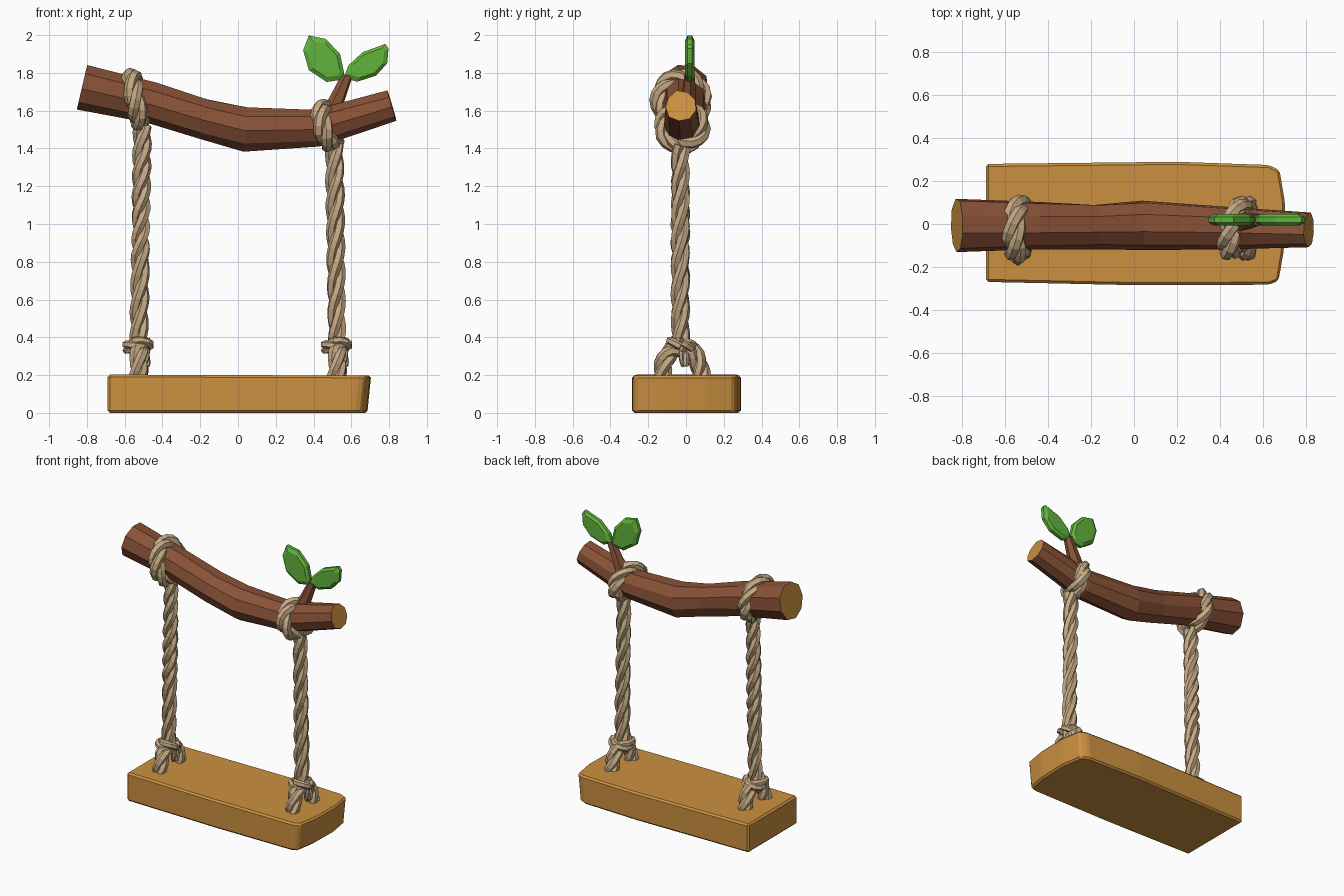
import bpy, bmesh, math, random
from mathutils import Vector

if "Cube" in bpy.data.objects:
    bpy.data.objects.remove(bpy.data.objects["Cube"])
random.seed(4)


def material(name, rgb):
    m = bpy.data.materials.new(name)
    m.diffuse_color = (*rgb, 1)
    m.use_nodes = True
    m.node_tree.nodes["Principled BSDF"].inputs["Base Color"].default_value = m.diffuse_color
    return m


BARK = material("brown bark", (0.25, 0.083, 0.038))
WOOD = material("golden wood", (0.60, 0.28, 0.052))
ROPE = material("tan rope", (0.56, 0.40, 0.23))
LEAF = material("leaf green", (0.12, 0.46, 0.045))


def finish(name, bm, *mats):
    bmesh.ops.recalc_face_normals(bm, faces=bm.faces[:])
    me = bpy.data.meshes.new(name)
    bm.to_mesh(me)
    bm.free()
    for m in mats:
        me.materials.append(m)
    ob = bpy.data.objects.new(name, me)
    bpy.context.collection.objects.link(ob)
    return ob


def frames(pts):
    """Parallel-transported (point, side, up) along a path."""
    out, side = [], None
    for i, p in enumerate(pts):
        t = (pts[min(i + 1, len(pts) - 1)] - pts[max(i - 1, 0)]).normalized()
        if side is None:
            side = t.orthogonal()
        side = (side - t * side.dot(t)).normalized()
        out.append((p, side, t.cross(side)))
    return out


def tube(bm, pts, radii, sides, jitter=0.0, cap_mat=0):
    rings = []
    for (p, u, v), r in zip(frames(pts), radii):
        ring = []
        for k in range(sides):
            a = math.tau * (k + 0.5) / sides
            rr = r * (1 + random.uniform(-jitter, jitter))
            ring.append(bm.verts.new(p + (u * math.cos(a) + v * math.sin(a)) * rr))
        rings.append(ring)
    for a, b in zip(rings, rings[1:]):
        for k in range(sides):
            j = (k + 1) % sides
            bm.faces.new((a[k], a[j], b[j], b[k]))
    for ring in (rings[0], rings[-1]):
        bm.faces.new(ring).material_index = cap_mat


def spline(ctrl, step):
    """Catmull-Rom through control points, evenly resampled."""
    c = [Vector(p) for p in ctrl]
    c = [c[0] * 2 - c[1]] + c + [c[-1] * 2 - c[-2]]
    fine = []
    for a, b, d, e in zip(c, c[1:], c[2:], c[3:]):
        n = 40
        for i in range(n):
            t = i / n
            fine.append(0.5 * (2 * b + (d - a) * t + (2 * a - 5 * b + 4 * d - e) * t * t
                               + (3 * b - a - 3 * d + e) * t ** 3))
    fine.append(c[-2])
    out, acc = [fine[0]], 0
    for a, b in zip(fine, fine[1:]):
        acc += (b - a).length
        if acc >= step:
            out.append(b)
            acc = 0
    return out + ([fine[-1]] if acc > step * 0.4 else [])


def rope(name, ctrl, r=0.05, pitch=0.3, step=0.028):
    """Three strands twisted round a path."""
    bm = bmesh.new()
    fr = frames(spline(ctrl, step))
    for s in range(3):
        pts = []
        for i, (p, u, v) in enumerate(fr):
            a = math.tau * (s / 3 + i * step / pitch)
            pts.append(p + (u * math.cos(a) + v * math.sin(a)) * r * 0.48)
        tube(bm, pts, [r * 0.56] * len(pts), 6, 0.05)
    return finish(name, bm, ROPE)


# Seat plank: outline extruded and chamfered
outline = [(-0.69, -0.27), (0, -0.285), (0.63, -0.283), (0.675, -0.265), (0.70, -0.12), (0.705, 0.1),
           (0.68, 0.25), (0.63, 0.275), (0.2, 0.29), (-0.69, 0.28)]
bm = bmesh.new()
base = bm.faces.new([bm.verts.new((x, y, 0)) for x, y in outline])
ext = bmesh.ops.extrude_face_region(bm, geom=[base])
for v in ext["geom"]:
    if isinstance(v, bmesh.types.BMVert):
        v.co.z = 0.2 - 0.004 * v.co.x
for v in bm.verts:
    if v.co.z < 0.1 and v.co.x > 0.6:
        v.co.x -= 0.02
bmesh.ops.bevel(bm, geom=bm.edges[:], offset=0.012, segments=1, affect='EDGES', clamp_overlap=True)
finish("seat", bm, WOOD)

# Crooked branch with cut ends
path = [(-0.825, -0.01, 1.728), (-0.46, -0.01, 1.643), (-0.18, -0.01, 1.56), (0.04, -0.005, 1.505),
        (0.42, -0.015, 1.508), (0.815, -0.028, 1.625)]
bm = bmesh.new()
tube(bm, [Vector(p) for p in path], [0.127, 0.113, 0.107, 0.117, 0.1, 0.085], 9, 0.06, 1)
finish("branch", bm, BARK, WOOD)

# Twig
bm = bmesh.new()
tube(bm, [Vector(p) for p in [(0.46, 0.0, 1.53), (0.525, 0.015, 1.66), (0.578, 0.02, 1.785)]],
     [0.055, 0.042, 0.03], 6, 0.05)
finish("twig", bm, BARK)

# Leaves: thick outline with a raised, inset middle on both sides
leaves = {
    "left_leaf": [(0.555, 1.765), (0.47, 1.752), (0.375, 1.815), (0.345, 1.92), (0.375, 1.998),
                  (0.465, 1.98), (0.54, 1.90), (0.562, 1.80)],
    "right_leaf": [(0.56, 1.775), (0.585, 1.84), (0.66, 1.91), (0.78, 1.953), (0.797, 1.93),
                   (0.79, 1.85), (0.73, 1.785), (0.63, 1.753)]}
for name, pts in leaves.items():
    bm = bmesh.new()
    cx = sum(p[0] for p in pts) / len(pts)
    cz = sum(p[1] for p in pts) / len(pts)
    rings = []
    for scale, y in ((0.78, -0.006), (1, 0.008), (1, 0.032), (0.78, 0.046)):
        rings.append([bm.verts.new((cx + (x - cx) * scale, y, cz + (z - cz) * scale)) for x, z in pts])
    for a, b in zip(rings, rings[1:]):
        for k in range(len(pts)):
            j = (k + 1) % len(pts)
            bm.faces.new((a[k], a[j], b[j], b[k]))
    bm.faces.new(rings[0])
    bm.faces.new(rings[-1])
    finish(name, bm, LEAF)


def ring(c, ry, rz, lean, back):
    """Points of a skewed loop round the branch, slightly overlapping."""
    pts = []
    for i in range(14):
        a = math.tau * i / 13 - math.pi / 2
        pts.append((c[0] + lean * math.sin(a) + back * math.cos(a),
                    c[1] + ry * math.cos(a), c[2] + rz * math.sin(a)))
    return pts


# Ropes, one set per side: (name, top, bottom x, loop)
sides = [
    ("left", (-0.507, -0.03, 1.52), -0.525, ring((-0.54, -0.025, 1.657), 0.113, 0.118, -0.02, 0.005)),
    ("right", (0.51, -0.03, 1.42), 0.525, ring((0.475, -0.02, 1.515), 0.1, 0.093, -0.022, 0.028))]
for name, top, bx, loop in sides:
    rope(name + "_branch_loop", loop, 0.054, 0.33)
    rope(name + "_rope", [top, ((top[0] + bx) / 2, -0.03, 0.9), (bx, -0.03, 0.36)])
    # Arch tied to the seat
    rope(name + "_seat_arch", [(bx - 0.005, -0.128, 0.17), (bx, -0.115, 0.27), (bx, -0.07, 0.335),
                               (bx, 0.02, 0.335), (bx, 0.065, 0.27), (bx + 0.008, 0.085, 0.17)], 0.05)
    # Knot wrapped round the join, with a short loose end
    knot = [(bx - 0.005 + 0.05 * math.cos(a), -0.025 + 0.055 * math.sin(a), 0.355 + 0.012 * math.cos(a + 1))
            for a in [math.tau * i / 10 for i in range(11)]]
    rope(name + "_knot", knot, 0.038, 0.25, 0.022)
    rope(name + "_loose_end", [(bx + 0.03, -0.02, 0.33), (bx + 0.035, -0.01, 0.29), (bx + 0.03, 0.0, 0.245)],
         0.028, 0.25, 0.02)
